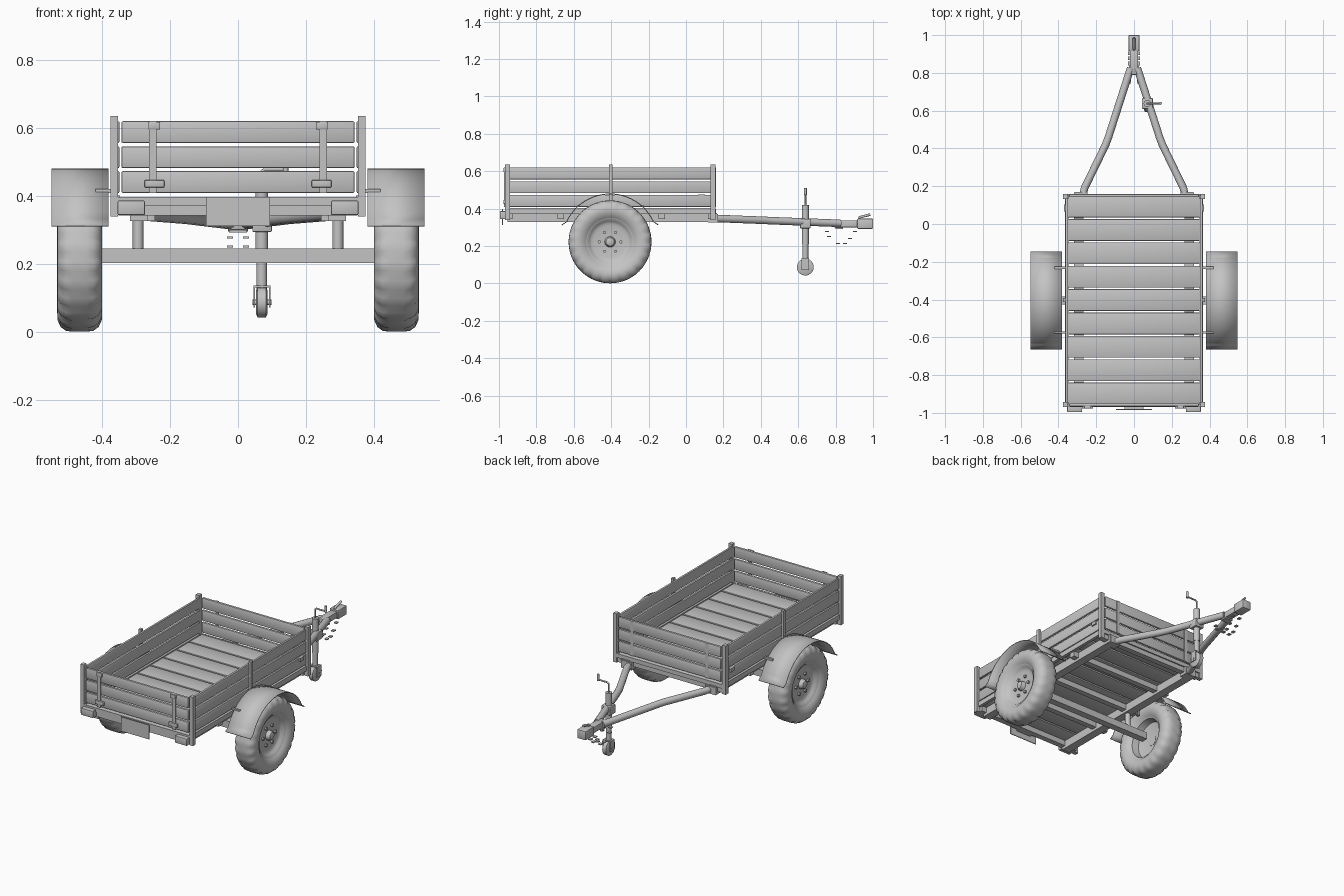
import bpy, bmesh, math
from mathutils import Vector

if "Cube" in bpy.data.objects:
    bpy.data.objects.remove(bpy.data.objects["Cube"])

mat = bpy.data.materials.new("plain grey")
mat.diffuse_color = (0.55, 0.55, 0.55, 1)
mat.use_nodes = True
mat.node_tree.nodes["Principled BSDF"].inputs["Base Color"].default_value = mat.diffuse_color


def finish(name, bm, smooth=False):
    bmesh.ops.recalc_face_normals(bm, faces=bm.faces)
    me = bpy.data.meshes.new(name)
    bm.to_mesh(me)
    bm.free()
    me.materials.append(mat)
    ob = bpy.data.objects.new(name, me)
    bpy.context.collection.objects.link(ob)
    if smooth:
        bpy.ops.object.select_all(action='DESELECT')
        bpy.context.view_layer.objects.active = ob
        ob.select_set(True)
        bpy.ops.object.shade_smooth_by_angle(angle=math.radians(35))
    return ob


def box(name, x, y, z, bevel=0.0):
    """Box from (min, max) ranges."""
    bm = bmesh.new()
    bmesh.ops.create_cube(bm, size=1)
    for v in bm.verts:
        v.co = [(r[0] + r[1]) / 2 + c * (r[1] - r[0]) for r, c in zip((x, y, z), v.co)]
    if bevel:
        bmesh.ops.bevel(bm, geom=bm.edges[:], offset=bevel, segments=2,
                        affect='EDGES', profile=0.5)
    return finish(name, bm, bool(bevel))


def pair(name, x, y, z, bevel=0.0):
    """Same box on both sides of x = 0."""
    box(name + "_right", x, y, z, bevel)
    box(name + "_left", (-x[1], -x[0]), y, z, bevel)


def lathe(name, profile, center, segs=32, side=1, lug=None):
    """Revolve (x, radius) points around an x-parallel axis."""
    bm = bmesh.new()
    rings = []
    for i, (px, r) in enumerate(profile):
        ring = []
        for k in range(segs):
            a = 2 * math.pi * k / segs
            rr = r * (lug(i, k) if lug else 1)
            ring.append(bm.verts.new((center[0] + side * px, center[1] + rr * math.cos(a),
                                      center[2] + rr * math.sin(a))))
        rings.append(ring)
    for a, b in zip(rings, rings[1:]):
        for k in range(segs):
            j = (k + 1) % segs
            bm.faces.new((a[k], a[j], b[j], b[k]))
    for ring in (rings[0], rings[-1]):
        bm.faces.new(ring)
    return finish(name, bm, True)


def tube(name, pts, radius, res=4):
    """Round tube along a path."""
    cu = bpy.data.curves.new(name, 'CURVE')
    cu.dimensions = '3D'
    cu.bevel_depth = radius
    cu.bevel_resolution = res
    cu.use_fill_caps = True
    sp = cu.splines.new('POLY')
    sp.points.add(len(pts) - 1)
    for p, c in zip(sp.points, pts):
        p.co = (*c, 1)
    tmp = bpy.data.objects.new(name + "_path", cu)
    bpy.context.collection.objects.link(tmp)
    me = bpy.data.meshes.new_from_object(tmp)
    bm = bmesh.new()
    bm.from_mesh(me)
    bpy.data.objects.remove(tmp)
    bpy.data.meshes.remove(me)
    return finish(name, bm, True)


# Floor planks
for i in range(9):
    y0 = -0.955 + i * 0.1237
    box(f"floor_plank_{i}", (-0.347, 0.347), (y0, y0 + 0.115), (0.38, 0.397), 0.004)

# Side, front and rear wall boards
for i, z0 in enumerate((0.409, 0.482, 0.556)):
    z = (z0, z0 + 0.064)
    pair(f"side_board_{i}", (0.349, 0.363), (-0.945, 0.135), z, 0.004)
    box(f"tailgate_board_{i}", (-0.343, 0.343), (-0.965, -0.95), z, 0.004)
    box(f"head_board_{i}", (-0.343, 0.343), (0.143, 0.158), z, 0.004)

# Wall posts and lower edge frame
pair("rear_post", (0.353, 0.376), (-0.968, -0.942), (0.34, 0.635))
pair("front_post", (0.353, 0.376), (0.132, 0.158), (0.34, 0.635))
pair("middle_post", (0.36, 0.376), (-0.413, -0.393), (0.345, 0.635))
pair("side_edge", (0.347, 0.366), (-0.945, 0.135), (0.372, 0.402))
box("rear_edge", (-0.353, 0.353), (-0.968, -0.955), (0.372, 0.397))
box("front_edge", (-0.353, 0.353), (0.15, 0.16), (0.372, 0.397))

# Tailgate and side fittings
for tag, yr in (("rear", (-0.975, -0.962)), ("front", (0.155, 0.163))):
    pair(tag + "_strap", (0.24, 0.262), (yr[0] + 0.003, yr[1] - 0.003), (0.409, 0.62))
pair("tailgate_catch", (0.229, 0.264), (-0.977, -0.96), (0.595, 0.618), 0.003)
pair("tailgate_hinge", (0.217, 0.275), (-0.977, -0.96), (0.425, 0.447), 0.003)
pair("side_catch", (0.36, 0.371), (0.065, 0.102), (0.453, 0.474))

# Chassis
pair("chassis_rail", (0.267, 0.318), (-0.955, 0.166), (0.327, 0.376))
for i, y in enumerate((-0.945, -0.67, -0.406, -0.13, 0.135)):
    box(f"cross_member_{i}", (-0.352, 0.352), (y - 0.017, y + 0.017), (0.343, 0.376))
pair("drawbar_bracket", (0.245, 0.315), (0.118, 0.17), (0.326, 0.372))

# Rear lamps and plate
pair("rear_lamp", (0.274, 0.354), (-0.995, -0.955), (0.344, 0.386), 0.003)
box("rear_plate", (-0.094, 0.094), (-0.984, -0.979), (0.311, 0.397))
box("rear_plate_mount", (-0.05, 0.05), (-0.979, -0.955), (0.345, 0.372))

# Axle and supports
AY, AZ = -0.406, 0.222
box("axle", (-0.42, 0.42), (AY - 0.021, AY + 0.021), (0.203, 0.245))
for s, tag in ((1, "right"), (-1, "left")):
    tube("axle_spring_" + tag, [(s * 0.294, AY, 0.24), (s * 0.294, AY, 0.33)], 0.016)

# Wheels: tyre with shoulder lugs, dished rim, hub, bolts
half = [(0.044, 0.126), (0.058, 0.142), (0.066, 0.168), (0.065, 0.188),
        (0.056, 0.208), (0.04, 0.2195), (0.02, 0.2215)]
tyre = half + [(-x, r) for x, r in reversed(half)]
rim = [(-0.046, 0.128), (-0.04, 0.118), (0.0, 0.11), (0.012, 0.06), (0.012, 0.02),
       (0.022, 0.02), (0.022, 0.085), (0.026, 0.1), (0.03, 0.108), (0.043, 0.118), (0.047, 0.128)]
rim_back = rim[:5]
rim_front = rim[5:]


def lugs(i, k):
    if 3 <= i <= 5 or 8 <= i <= 10:
        return 0.965 if k % 4 == 0 else 1.0
    return 1.0


for s, tag in ((1, "right"), (-1, "left")):
    c = (s * 0.466, AY, AZ)
    lathe("tyre_" + tag, tyre, c, 96, s, lugs).data.update()
    # remove tyre end discs so the rim stays visible
    me = bpy.data.objects["tyre_" + tag].data
    bm = bmesh.new()
    bm.from_mesh(me)
    bmesh.ops.delete(bm, geom=[f for f in bm.faces if len(f.verts) > 4], context='FACES')
    bm.to_mesh(me)
    bm.free()
    lathe("rim_back_" + tag, rim_back, c, 48, s)
    lathe("rim_front_" + tag, rim_front, c, 48, s)
    for n in ("rim_back_", "rim_front_"):
        me = bpy.data.objects[n + tag].data
        bm = bmesh.new()
        bm.from_mesh(me)
        caps = [f for f in bm.faces if len(f.verts) > 4]
        caps.sort(key=lambda f: -f.calc_area())
        bmesh.ops.delete(bm, geom=caps[:1], context='FACES')
        bm.to_mesh(me)
        bm.free()
    lathe("hub_" + tag, [(0.01, 0.03), (0.032, 0.028), (0.046, 0.022), (0.05, 0.012)], c, 24, s)
    for k in range(6):
        a = k * math.pi / 3
        b = (c[0], AY + 0.058 * math.cos(a), AZ + 0.058 * math.sin(a))
        lathe(f"wheel_bolt_{tag}_{k}", [(0.018, 0.009), (0.034, 0.009)], b, 6, s)

# Fenders: thin arc with flared ends, plus stays
R = 0.256
path = [(-0.258, 0.312)]
for k in range(25):
    a = math.radians(155 - k * 130 / 24)
    path.append((R * math.cos(a), AZ + R * math.sin(a)))
path.append((0.258, 0.312))
for s, tag in ((1, "right"), (-1, "left")):
    bm = bmesh.new()
    rows = [[bm.verts.new((s * x, AY + y, z)) for x in (0.381, 0.549)] for y, z in path]
    for a, b in zip(rows, rows[1:]):
        bm.faces.new((a[0], a[1], b[1], b[0]))
    ob = finish("fender_" + tag, bm, True)
    mod = ob.modifiers.new("thickness", 'SOLIDIFY')
    mod.thickness = 0.005
    mod.offset = 0
for i, y in enumerate((-0.232, -0.575)):
    pair(f"fender_stay_{i}", (0.35, 0.42), (y - 0.006, y + 0.006), (0.409, 0.42))

# Drawbar and coupler
for s, tag in ((1, "right"), (-1, "left")):
    tube("drawbar_" + tag, [(s * 0.275, 0.12, 0.349), (s * 0.262, 0.19, 0.346),
                            (s * 0.15, 0.42, 0.337), (s * 0.135, 0.46, 0.335),
                            (s * 0.018, 0.825, 0.321)], 0.02)
box("coupler_neck", (-0.022, 0.022), (0.79, 0.93), (0.3, 0.337), 0.004)
box("coupler_head", (-0.029, 0.029), (0.915, 1.0), (0.292, 0.346), 0.005)
tube("coupler_handle", [(0, 0.925, 0.346), (0, 0.93, 0.354), (0, 0.985, 0.368)], 0.007)
box("coupler_bolt_plate", (-0.026, 0.026), (0.8, 0.84), (0.292, 0.3))

# Loose safety chain links below the coupler
for i, (y, z) in enumerate(((0.754, 0.278), (0.765, 0.251), (0.813, 0.214),
                            (0.85, 0.214), (0.877, 0.24), (0.904, 0.278))):
    pair(f"chain_link_{i}", (0.015, 0.033), (y - 0.01, y + 0.01), (z - 0.003, z + 0.003))

# Jockey wheel with fork, clamp and crank
JX, JY = 0.07, 0.638
tube("jockey_sleeve", [(JX, JY, 0.21), (JX, JY, 0.42)], 0.019)
tube("jockey_stem", [(JX, JY, 0.125), (JX, JY, 0.25)], 0.016)
box("jockey_clamp", (0.042, 0.1), (0.61, 0.666), (0.294, 0.345), 0.004)
lathe("jockey_wheel", [(-0.017, 0.034), (-0.012, 0.045), (0.012, 0.045), (0.017, 0.034)],
      (JX, JY, 0.087), 28)
for i, x in enumerate((0.045, 0.091)):
    box(f"jockey_fork_{i}", (x, x + 0.005), (JY - 0.02, JY + 0.02), (0.072, 0.13))
box("jockey_fork_top", (0.045, 0.096), (JY - 0.02, JY + 0.02), (0.13, 0.136))
tube("jockey_axle", [(0.042, JY, 0.087), (0.098, JY, 0.087)], 0.008)
tube("jockey_crank", [(JX, JY, 0.41), (JX, JY, 0.472), (0.078, JY, 0.478), (0.14, JY, 0.478)], 0.005)
tube("jockey_grip", [(0.14, JY, 0.472), (0.14, JY, 0.51)], 0.008)
